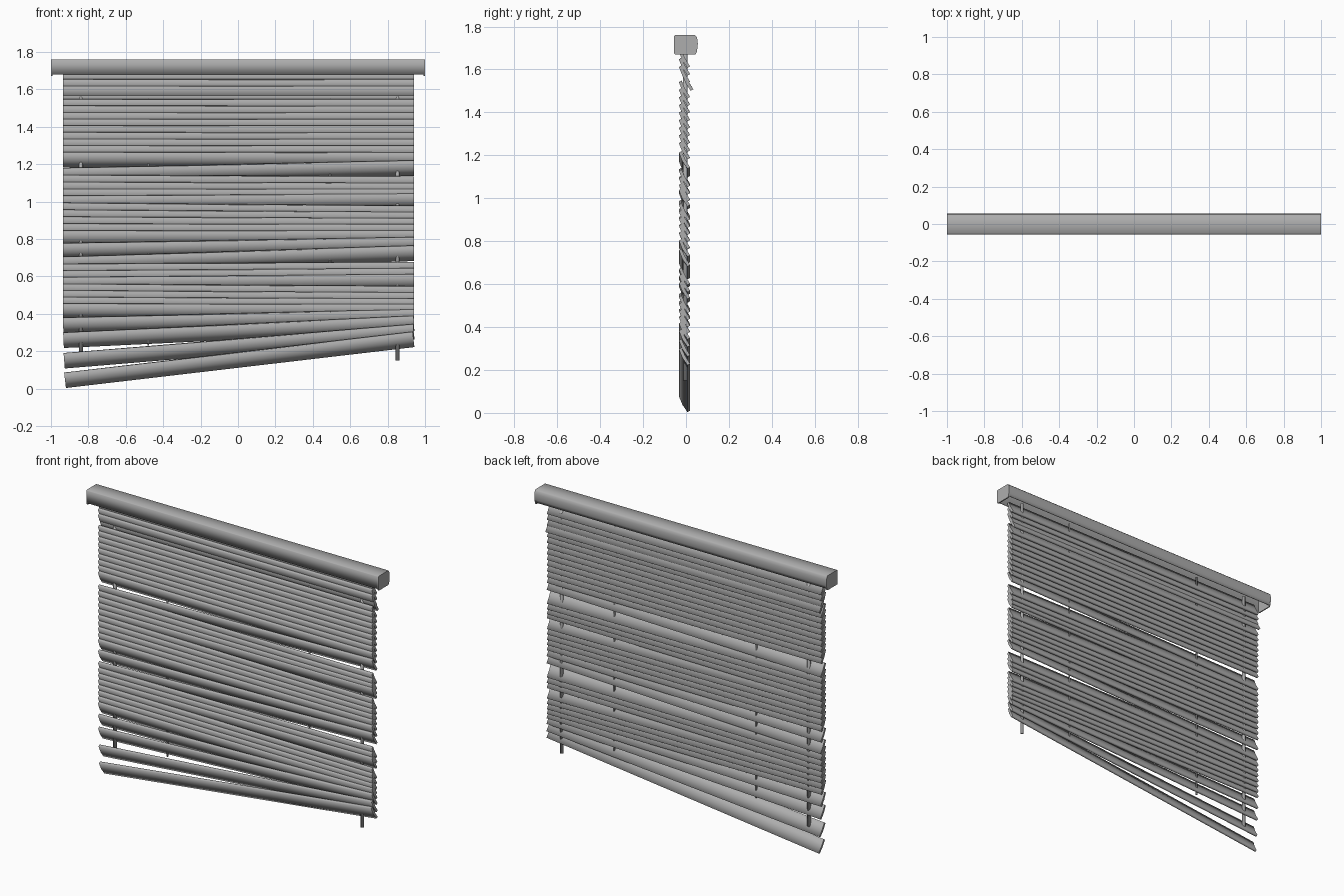
import bpy, bmesh, math

if "Cube" in bpy.data.objects:
    bpy.data.objects.remove(bpy.data.objects["Cube"])

# Dark grey used on every part
grey = bpy.data.materials.new("blind_grey")
grey.diffuse_color = (0.42, 0.42, 0.42, 1)
grey.use_nodes = True
grey.node_tree.nodes["Principled BSDF"].inputs["Base Color"].default_value = grey.diffuse_color


def make_object(name, bm):
    bmesh.ops.recalc_face_normals(bm, faces=bm.faces[:])
    for f in bm.faces:
        f.smooth = True
    me = bpy.data.meshes.new(name)
    bm.to_mesh(me)
    bm.free()
    me.materials.append(grey)
    ob = bpy.data.objects.new(name, me)
    bpy.context.collection.objects.link(ob)
    return ob


def extrude_profile(name, profile, x0, x1):
    """Closed (y, z) outline swept along x."""
    bm = bmesh.new()
    face = bm.faces.new([bm.verts.new((x0, y, z)) for y, z in profile])
    new = bmesh.ops.extrude_face_region(bm, geom=[face])['geom']
    bmesh.ops.translate(bm, vec=(x1 - x0, 0, 0),
                        verts=[v for v in new if isinstance(v, bmesh.types.BMVert)])
    # split the end faces off so they stay flat
    ends = [f for f in bm.faces if abs(f.normal.x) > 0.9 or len(f.verts) > 4]
    bmesh.ops.split_edges(bm, edges=list({e for f in ends for e in f.edges}))
    return make_object(name, bm)


# Head rail: channel open below, bowed back, closed by end caps
outer = [(-0.055, 1.68), (-0.055, 1.755), (-0.05, 1.76), (0.042, 1.76), (0.05, 1.752),
         (0.054, 1.735), (0.055, 1.718), (0.053, 1.70), (0.047, 1.68)]
inner = [(y * 0.92, z - (0.004 if z > 1.7 else 0)) for y, z in reversed(outer)]
extrude_profile("head_rail", outer + inner, -0.995, 0.995)
cap = [(-0.05, 1.67), (-0.055, 1.675)] + outer[1:-1] + [(0.05, 1.68), (0.044, 1.67)]
for side, x in (("left", -1.0), ("right", 0.993)):
    extrude_profile("rail_cap_" + side, cap, x, x + 0.007)

# Slat cross-section: thick plank, front edge high, back edge low, slight belly
slat_profile = [(-0.021, 0.0), (-0.033, -0.008), (-0.017, -0.048), (0.007, -0.083),
                (0.019, -0.076), (-0.004, -0.038)]

# Top edge heights of every slat at its left and right ends
slats = [(1.69 - 0.0354 * i, 1.69 - 0.0355 * i) for i in range(13)]
slats += list(zip([1.18 - 0.0372 * i for i in range(10)],
                  [1.22, 1.135, 1.10, 1.07, 1.045, 0.978, 0.945, 0.912, 0.88, 0.847]))
slats += [(0.778, 0.81), (0.705, 0.765)]
slats += list(zip([0.667 - 0.0353 * i for i in range(7)],
                  [0.678, 0.645, 0.613, 0.548, 0.515, 0.482, 0.453]))
slats += [(0.38, 0.425), (0.30, 0.39), (0.19, 0.345), (0.085, 0.305)]
for i, (zl, zr) in enumerate(slats):
    ob = extrude_profile(f"slat_{i + 1:02d}", slat_profile, -0.938, 0.938)
    ob.location = (0.002, 0.015 if i == 3 else 0, (zl + zr) / 2)
    ob.rotation_euler.y = -math.atan2(zr - zl, 1.876)

# Vertical lift cords: thick near the ends, thin inside
for name, x, r, z0 in (("lift_cord_left", -0.84, 0.01, 0.15),
                       ("lift_cord_right", 0.853, 0.01, 0.15),
                       ("thin_cord_left", -0.48, 0.005, 0.23),
                       ("thin_cord_right", 0.492, 0.005, 0.23)):
    bm = bmesh.new()
    bmesh.ops.create_cone(bm, cap_ends=True, segments=12, radius1=r, radius2=r, depth=1.70 - z0)
    make_object(name, bm).location = (x, -0.003, (1.70 + z0) / 2)
